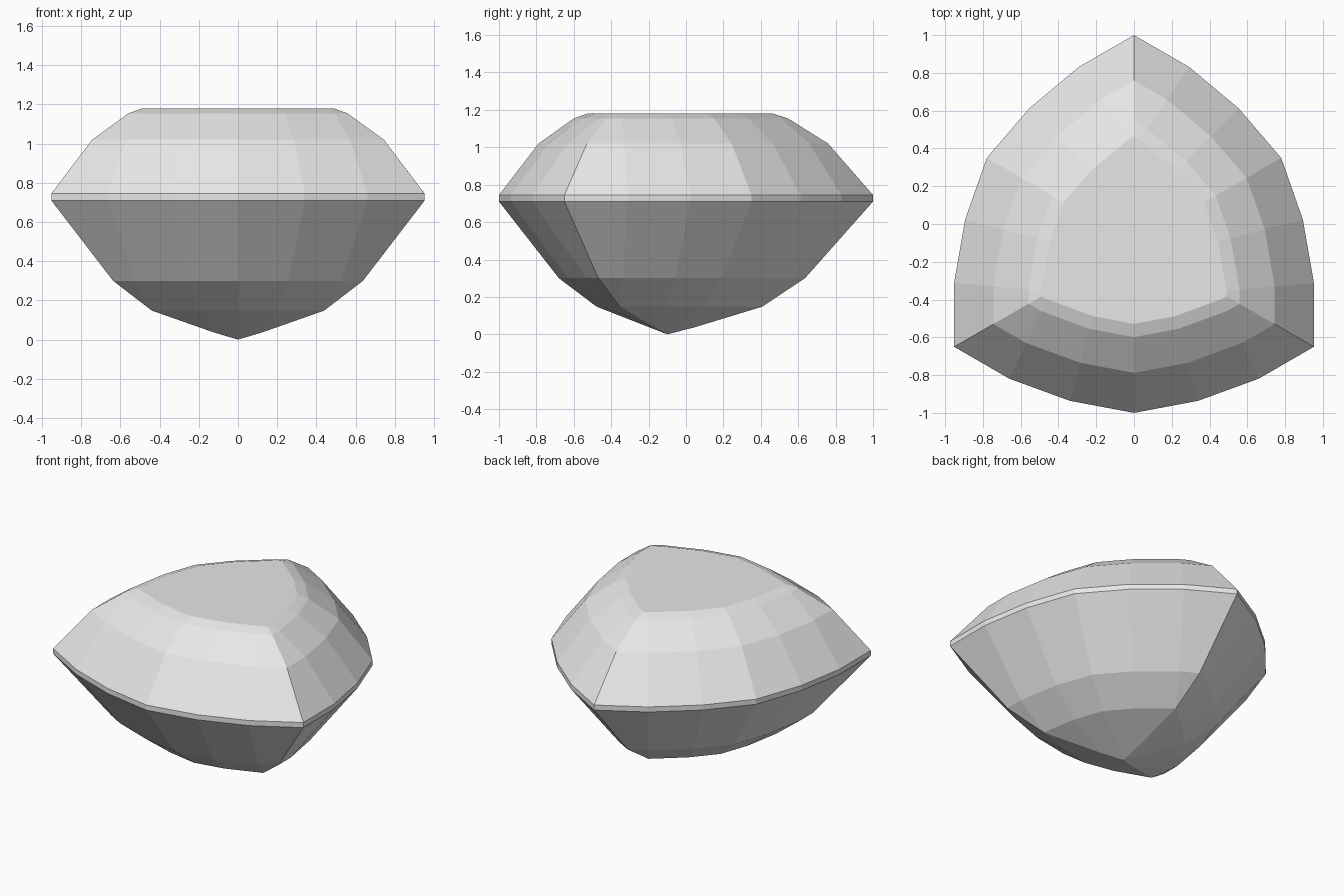
import bpy, bmesh
from math import radians
from mathutils import Vector, Matrix

if "Cube" in bpy.data.objects:
    bpy.data.objects.remove(bpy.data.objects["Cube"], do_unlink=True)

CENTRE_Y = -0.1

# Rounded triangle outline: half of one side, mirrored, then turned three times
half_side = [(0, -0.9), (0.34, -0.836), (0.66, -0.719), (0.9526, -0.55)]
side = [Vector((-x, y)) for x, y in half_side[:0:-1]]
side += [Vector(p) for p in half_side[:-1]]
turns = [Matrix.Rotation(radians(120 * i), 2) for i in range(3)]
outline = [turn @ p for turn in turns for p in side]


def edge_normal(a, b):
    d = (b - a).normalized()
    return Vector((d.y, -d.x))


def inset_ring(depth):
    """Outline with every edge moved inward by the same depth."""
    ring = []
    count = len(outline)
    for i, p in enumerate(outline):
        n1 = edge_normal(outline[i - 1], p)
        n2 = edge_normal(p, outline[(i + 1) % count])
        ring.append(p - (n1 + n2) * depth / (1 + n1.dot(n2)))
    return ring


# Facet tiers from table to lower pavilion: (inset depth, height)
tiers = [(0.463, 1.18), (0.394, 1.155), (0.208, 1.02), (0, 0.745),
         (0, 0.71), (0.315, 0.30), (0.513, 0.148)]

bm = bmesh.new()
for depth, z in tiers:
    for p in inset_ring(depth):
        bm.verts.new((p.x, p.y + CENTRE_Y, z))

# Points where the corner facets end, and the culet
for turn in turns:
    p = turn @ Vector((0, 0.147))
    bm.verts.new((p.x, p.y + CENTRE_Y, 0.038))
bm.verts.new((0, CENTRE_Y, 0))

# Wrap the tiers in flat facets
bmesh.ops.remove_doubles(bm, verts=bm.verts[:], dist=0.01)
bmesh.ops.convex_hull(bm, input=bm.verts[:])
loose = [v for v in bm.verts if not v.link_faces]
bmesh.ops.delete(bm, geom=loose, context='VERTS')
bmesh.ops.dissolve_limit(bm, angle_limit=radians(1.2), verts=bm.verts[:],
                         edges=bm.edges[:])
bmesh.ops.recalc_face_normals(bm, faces=bm.faces[:])

mesh = bpy.data.meshes.new("gemstone")
bm.to_mesh(mesh)
bm.free()
gem = bpy.data.objects.new("gemstone", mesh)
bpy.context.collection.objects.link(gem)

# Single pale grey material
colour = (0.8, 0.8, 0.8, 1)
mat = bpy.data.materials.new("pale_grey")
mat.use_nodes = True
mat.diffuse_color = colour
mat.node_tree.nodes["Principled BSDF"].inputs["Base Color"].default_value = colour
mesh.materials.append(mat)
